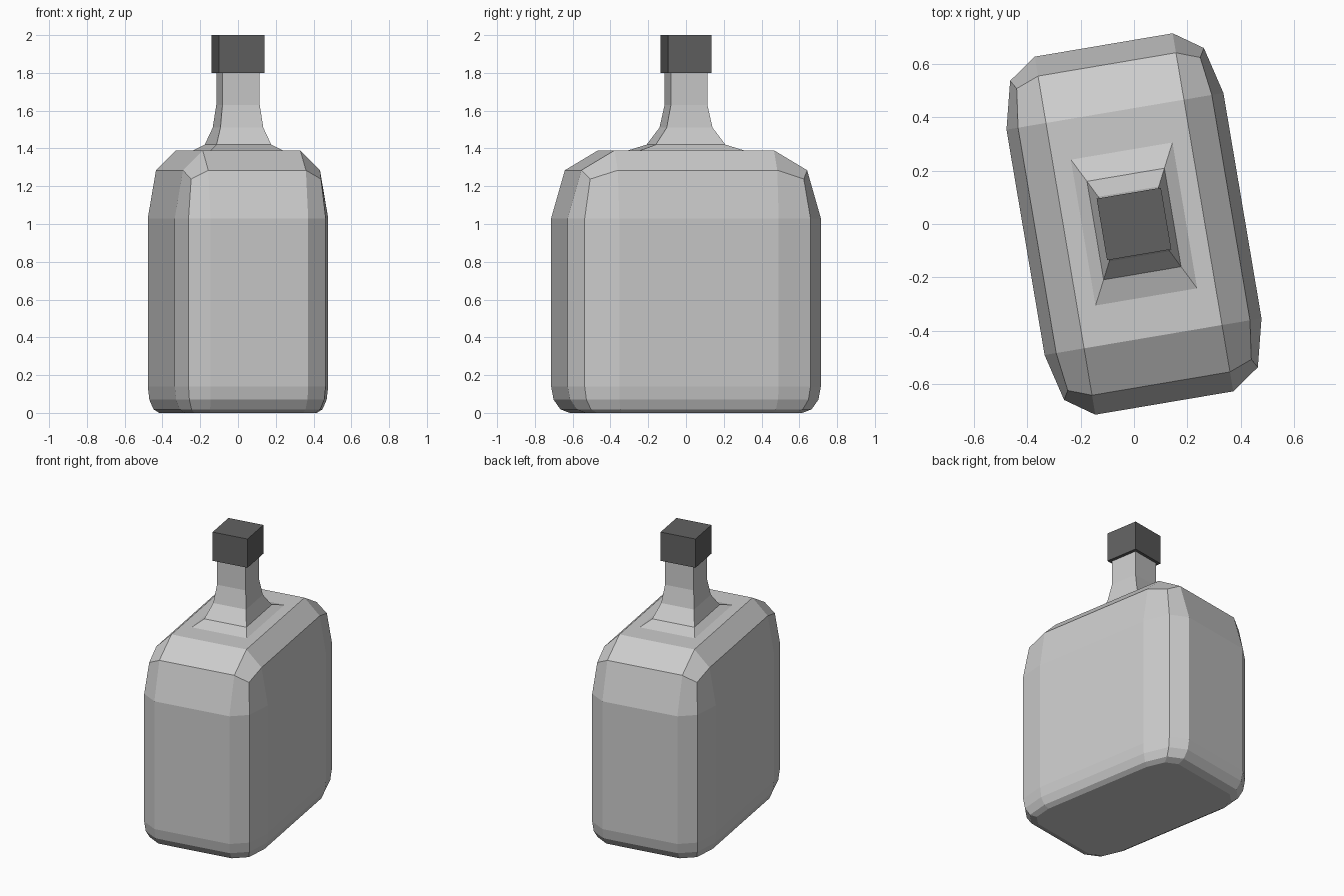
import bpy, bmesh, math
from mathutils import Matrix, Vector

if "Cube" in bpy.data.objects:
    bpy.data.objects.remove(bpy.data.objects["Cube"])

TURN = math.radians(9.6)          # the whole bottle is turned about z
HX, HY, H = 0.412, 0.68, 1.39     # body half sizes and shoulder height
R = Vector((0.15, 0.252, 0.36))   # rounding radius along each axis


def make_object(name, bm, color=None):
    bmesh.ops.recalc_face_normals(bm, faces=bm.faces)
    mesh = bpy.data.meshes.new(name)
    bm.to_mesh(mesh)
    bm.free()
    ob = bpy.data.objects.new(name, mesh)
    bpy.context.collection.objects.link(ob)
    ob.rotation_euler.z = TURN
    if color:
        mat = bpy.data.materials.new(name + "_material")
        mat.diffuse_color = color
        mat.use_nodes = True
        mat.node_tree.nodes["Principled BSDF"].inputs["Base Color"].default_value = mat.diffuse_color
        mesh.materials.append(mat)
    return ob


def box(hx, hy, z0, z1):
    bm = bmesh.new()
    bmesh.ops.create_cube(bm, size=1)
    bmesh.ops.scale(bm, verts=bm.verts, vec=(2 * hx, 2 * hy, z1 - z0))
    bmesh.ops.translate(bm, verts=bm.verts, vec=(0, 0, (z0 + z1) / 2))
    return bm


def is_bottom(edge):
    return all(v.co.z < 1e-4 for v in edge.verts)


# Body: box in unit-radius space, rounded, then stretched to size
bm = box(HX / R.x, HY / R.y, 0, H / R.z)
bmesh.ops.bevel(bm, geom=[e for e in bm.edges if not is_bottom(e)], offset=1,
                offset_type='OFFSET', segments=2, profile=0.5, affect='EDGES')
bmesh.ops.bevel(bm, geom=[e for e in bm.edges if is_bottom(e)], offset=0.14 / R.z,
                offset_type='OFFSET', segments=3, profile=0.5, affect='EDGES')
bmesh.ops.scale(bm, verts=bm.verts, vec=R)

# Neck: grow the flat top face through flared rectangular rings
top = max(bm.faces, key=lambda f: f.calc_center_median().z)
for hx, hy, z in [(0.193, 0.277, H), (0.147, 0.187, 1.42), (0.115, 0.123, 1.51),
                  (0.1, 0.098, 1.63), (0.1, 0.098, 1.82)]:
    top = bmesh.ops.extrude_discrete_faces(bm, faces=[top])["faces"][0]
    for v in top.verts:
        v.co = (math.copysign(hx, v.co.x), math.copysign(hy, v.co.y), z)
make_object("bottle_body", bm)

# Cap
make_object("bottle_cap", box(0.122, 0.117, 1.8, 2.0), (0.12, 0.12, 0.12, 1))
